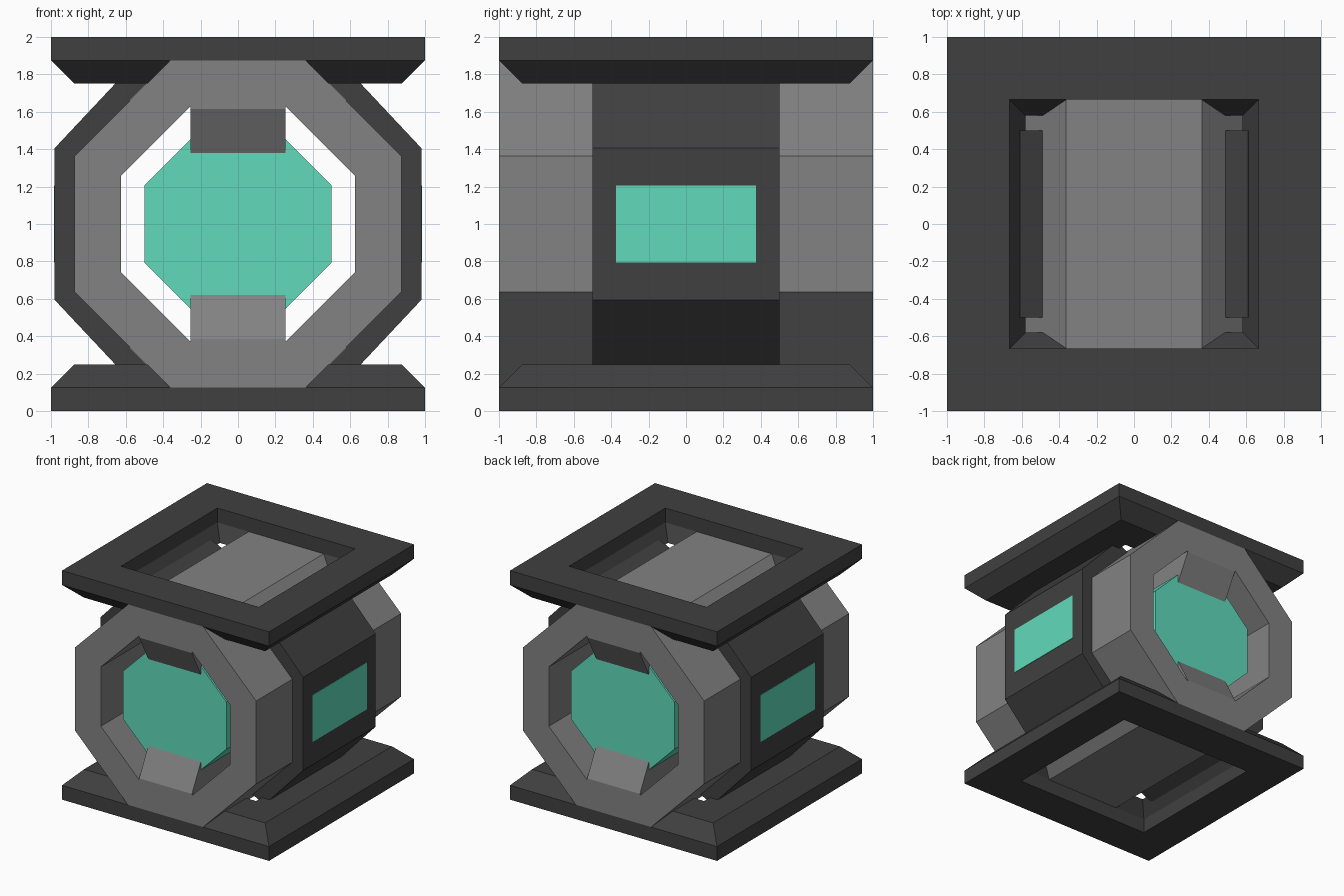
import bpy, bmesh, math

if "Cube" in bpy.data.objects:
    bpy.data.objects.remove(bpy.data.objects["Cube"])


def material(name, rgb):
    m = bpy.data.materials.new(name)
    m.diffuse_color = (*rgb, 1)
    m.use_nodes = True
    m.node_tree.nodes["Principled BSDF"].inputs["Base Color"].default_value = m.diffuse_color
    return m


GREY = material("mid_grey", (0.223, 0.223, 0.223))
DARK = material("charcoal", (0.051, 0.051, 0.051))
TEAL = material("teal_glow", (0.115, 0.70, 0.50))


def finish(name, bm, mat):
    bmesh.ops.recalc_face_normals(bm, faces=bm.faces)
    me = bpy.data.meshes.new(name)
    bm.to_mesh(me)
    bm.free()
    me.materials.append(mat)
    ob = bpy.data.objects.new(name, me)
    bpy.context.collection.objects.link(ob)
    return ob


def ring(name, profile, sides, place, mat):
    """Sweep a closed (flat radius, height) profile round an n-sided ring."""
    bm = bmesh.new()
    loops = []
    for i in range(sides):
        a = (i + 0.5) * 2 * math.pi / sides
        k = 1 / math.cos(math.pi / sides)
        loops.append([bm.verts.new(place(r * k * math.cos(a), r * k * math.sin(a), h))
                      for r, h in profile])
    n = len(profile)
    for i in range(sides):
        p, q = loops[i], loops[(i + 1) % sides]
        for j in range(n):
            bm.faces.new((p[j], p[(j + 1) % n], q[(j + 1) % n], q[j]))
    return finish(name, bm, mat)


def prism(name, pts, lo, hi, place, mat):
    """Extrude a 2D outline between two depths."""
    bm = bmesh.new()
    a = [bm.verts.new(place(u, v, lo)) for u, v in pts]
    b = [bm.verts.new(place(u, v, hi)) for u, v in pts]
    bm.faces.new(a)
    bm.faces.new(b)
    for i in range(len(pts)):
        j = (i + 1) % len(pts)
        bm.faces.new((a[i], a[j], b[j], b[i]))
    return finish(name, bm, mat)


# Square base and top frames with bevelled edges
frame = [(1, 0), (1, 0.125), (0.875, 0.25), (0.58, 0.25), (0.665, 0.125), (0.665, 0)]
ring("base_frame", frame, 4, lambda u, v, h: (u, v, h), DARK)
ring("top_frame", frame, 4, lambda u, v, h: (u, v, 2 - h), DARK)

# Hollow octagonal housing, lying front to back
ring("octagon_housing", [(0.875, -1), (0.875, 1), (0.625, 1), (0.625, -1)], 8,
     lambda u, v, h: (u, h, 1 + v), GREY)

# Teal octagonal core floating inside
core = []
for i in range(8):
    a = (i + 0.5) * math.pi / 4
    r = 0.5 / math.cos(math.pi / 8)
    core.append((r * math.cos(a), r * math.sin(a)))
prism("glowing_core", core, -0.875, 0.875, lambda u, v, d: (u, d, 1 + v), TEAL)

# Sloped clamps that hold the core from above and below
clamp = [(-1, 0.63), (1, 0.63), (1, 0.615), (0.87, 0.37), (-0.87, 0.37), (-1, 0.615)]
for name, s in (("upper_clamp", 1), ("lower_clamp", -1)):
    prism(name, clamp, -0.255, 0.255, lambda u, v, d: (d, u, 1 + s * v), GREY)

# Dark side shells wrapped round the housing, each with a thin teal window
half = [(0.98, 0.406), (0.61, 0.80), (0.49, 0.75), (0.87, 0.36)]
shell = half + [(x, -z) for x, z in reversed(half)]
window = [(-0.375, -0.205), (0.375, -0.205), (0.375, 0.205), (-0.375, 0.205)]
for side, s in (("right", 1), ("left", -1)):
    prism(side + "_shell", shell, -0.5, 0.5, lambda u, v, d: (s * u, d, 1 + v), DARK)
    prism(side + "_window", window, 0.978, 0.984, lambda u, v, d: (s * d, u, 1 + v), TEAL)
